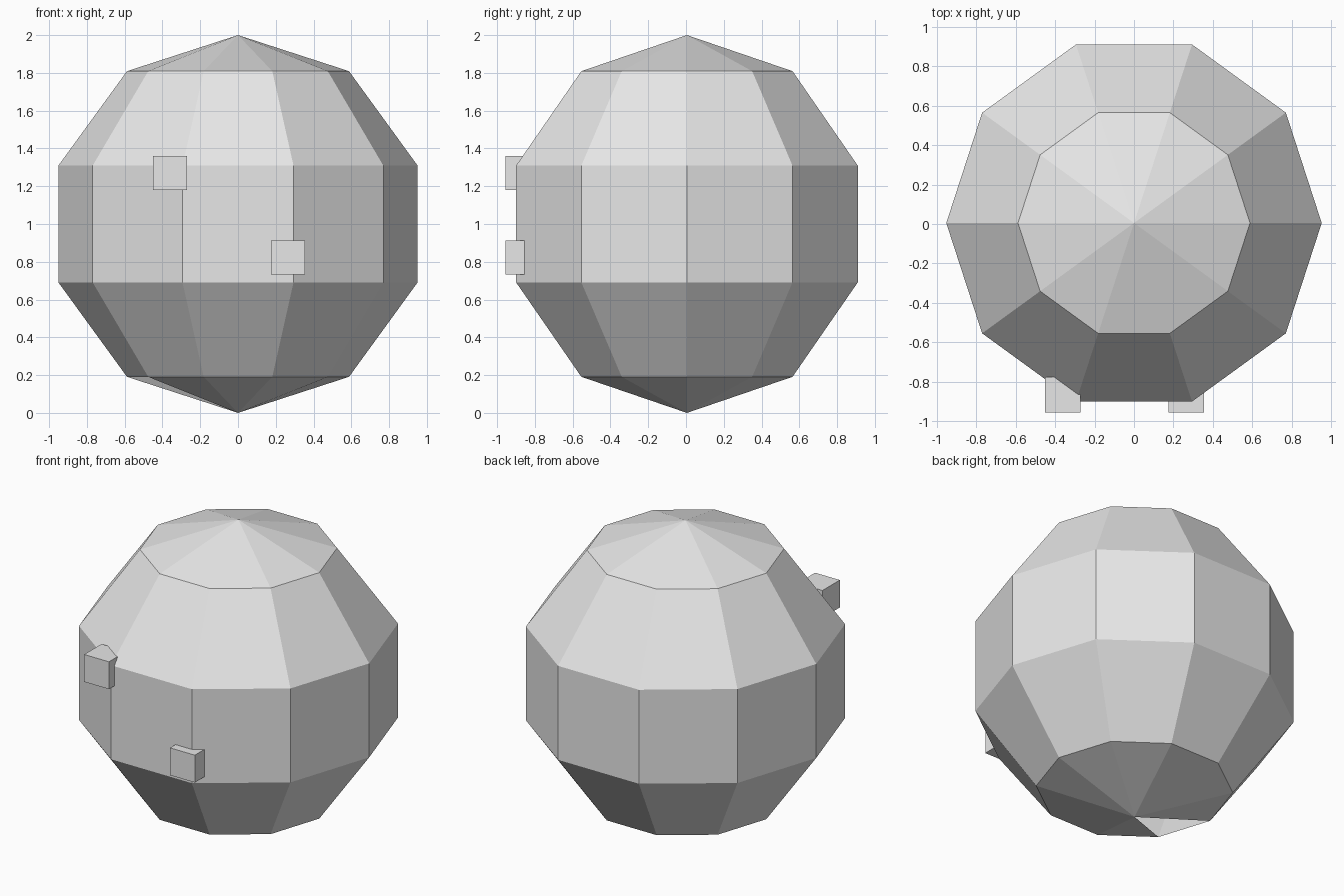
import bpy, bmesh, math
from mathutils import Matrix, Vector

if "Cube" in bpy.data.objects:
    bpy.data.objects.remove(bpy.data.objects["Cube"])

grey = bpy.data.materials.new("light grey")
grey.diffuse_color = (0.8, 0.8, 0.8, 1)
grey.use_nodes = True
grey.node_tree.nodes["Principled BSDF"].inputs["Base Color"].default_value = grey.diffuse_color


def add_object(name, bm):
    mesh = bpy.data.meshes.new(name)
    bm.to_mesh(mesh)
    bm.free()
    mesh.materials.append(grey)
    bpy.context.collection.objects.link(bpy.data.objects.new(name, mesh))


# Body: low-poly ball, 10 sides and 5 bands, a corner pointing to the front
centre = Vector((0, 0.005, 1))
bm = bmesh.new()
bmesh.ops.create_uvsphere(bm, u_segments=10, v_segments=5, radius=1,
                          matrix=Matrix.Translation(centre) @ Matrix.Rotation(math.radians(90), 4, 'Z'))

# One open triangle in the underside, front left
hole_angle = math.radians(216)
direction = Vector((math.cos(hole_angle), math.sin(hole_angle), -2.5))
hole = max((f for f in bm.faces if len(f.verts) == 3),
           key=lambda f: (f.calc_center_median() - centre).normalized().dot(direction))
bmesh.ops.delete(bm, geom=[hole], context='FACES_ONLY')
add_object("ball_body", bm)

# Two small cubes set into the front
for name, x, z in (("upper_cube", -0.36, 1.27), ("lower_cube", 0.265, 0.823)):
    bm = bmesh.new()
    bmesh.ops.create_cube(bm, size=0.18, matrix=Matrix.Translation((x, -0.866, z)))
    add_object(name, bm)
